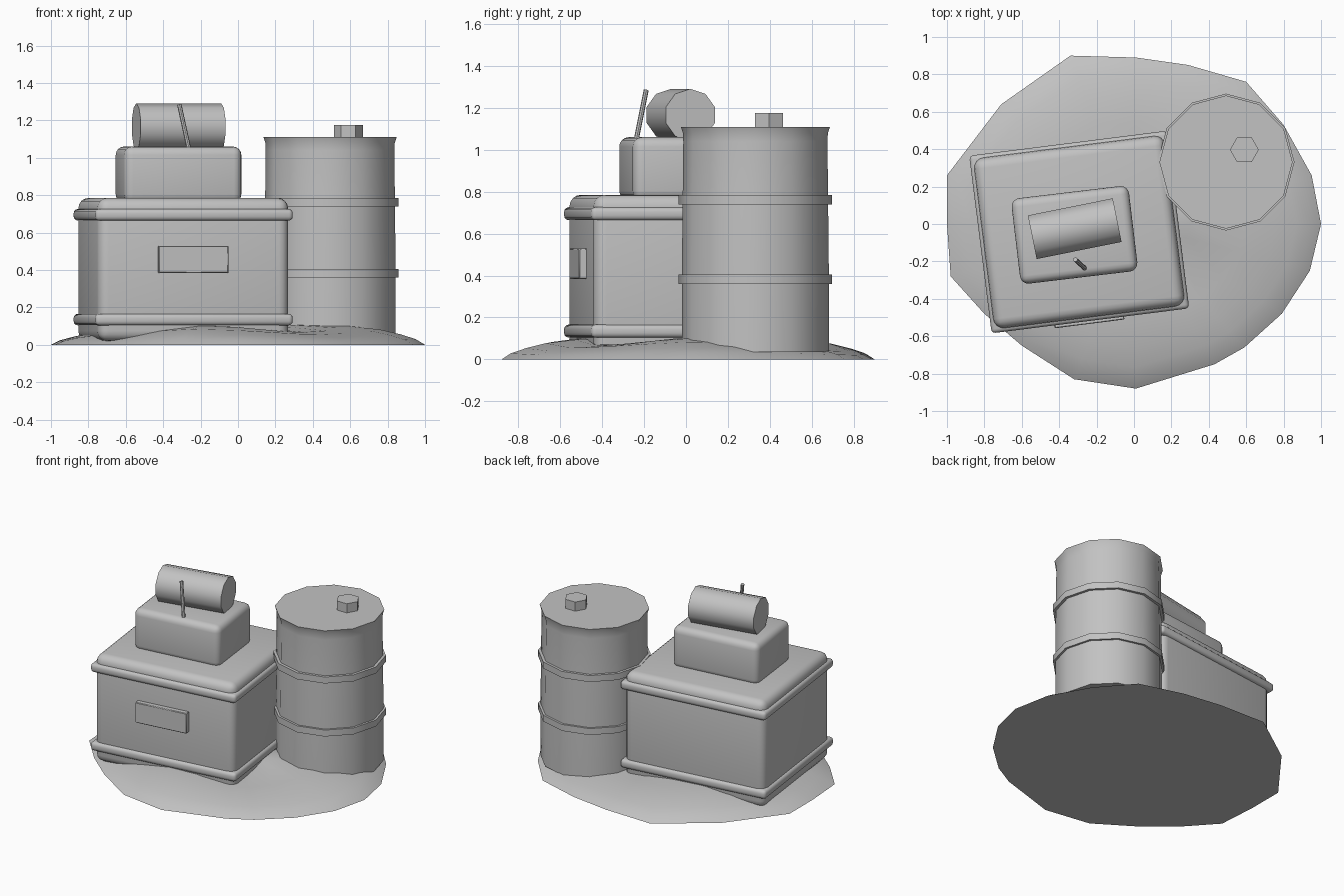
import bpy, bmesh, math
from mathutils import Matrix, Vector

if "Cube" in bpy.data.objects:
    bpy.data.objects.remove(bpy.data.objects["Cube"], do_unlink=True)

colour = (0.54, 0.54, 0.54, 1)
grey = bpy.data.materials.new("plain_grey")
grey.use_nodes = True
grey.diffuse_color = colour
grey.node_tree.nodes["Principled BSDF"].inputs["Base Color"].default_value = colour


def finish(name, bm, matrix=Matrix()):
    """Turn a bmesh into a placed, shaded object."""
    mesh = bpy.data.meshes.new(name)
    bm.to_mesh(mesh)
    bm.free()
    mesh.materials.append(grey)
    obj = bpy.data.objects.new(name, mesh)
    bpy.context.scene.collection.objects.link(obj)
    obj.matrix_world = matrix
    bpy.ops.object.select_all(action='DESELECT')
    obj.select_set(True)
    bpy.context.view_layer.objects.active = obj
    bpy.ops.object.shade_smooth_by_angle(angle=math.radians(40))


def shift(x, y, z):
    return Matrix.Translation((x, y, z))


def turn(degrees, axis='Z'):
    return Matrix.Rotation(math.radians(degrees), 4, axis)


def rounded_box(name, size, matrix, radius, segments=3):
    bm = bmesh.new()
    bmesh.ops.create_cube(bm, size=1)
    bmesh.ops.scale(bm, vec=size, verts=bm.verts)
    bmesh.ops.bevel(bm, geom=bm.edges[:], offset=radius, segments=segments,
                    profile=0.5, affect='EDGES')
    finish(name, bm, matrix)


def prism(name, sides, radius, depth, matrix):
    bm = bmesh.new()
    bmesh.ops.create_cone(bm, cap_ends=True, segments=sides, radius1=radius,
                          radius2=radius, depth=depth)
    finish(name, bm, matrix)


def stack(name, rings):
    """Skin a closed stack of equal rings, lowest first."""
    bm = bmesh.new()
    rings = [[bm.verts.new(p) for p in ring] for ring in rings]
    count = len(rings[0])
    for low, high in zip(rings, rings[1:]):
        for i in range(count):
            j = (i + 1) % count
            bm.faces.new((low[i], low[j], high[j], high[i]))
    bm.faces.new(rings[-1])
    bm.faces.new(rings[0][::-1])
    finish(name, bm)


# Low mound of ground with an irregular outline and a flat underside
outline = [(1, 0), (.95, .26), (.8, .53), (.6, .76), (.29, .85), (.01, .89),
           (-.34, .9), (-.71, .64), (-1, .26), (-1, 0), (-.98, -.28), (-.8, -.48),
           (-.6, -.65), (-.32, -.83), (.01, -.88), (.43, -.75), (.59, -.66),
           (.79, -.48), (.94, -.25)]
dip = Vector((-.74, -.6))


def mound_ring(scale, height):
    ring = []
    for x, y in outline:
        p = Vector((x, y)) * scale
        wave = 1 + .2 * math.sin(3 * math.atan2(y, x) + 1)
        hollow = 1 - .7 * math.exp(-((p - dip).length / .17) ** 2)
        ring.append((p.x, p.y, height * wave * hollow))
    return ring


stack("ground_mound", [mound_ring(s, h) for s, h in
                       [(1, 0), (.95, .026), (.87, .048), (.76, .07), (.6, .085),
                        (.3, .09), (.02, .09)]])

# Large cabinet with two rounded bands and a front plate
cabinet = shift(-.293, -.043, 0) @ turn(7.2)
rounded_box("cabinet_body", (1.028, .918, .765), cabinet @ shift(0, 0, .4025), .055, 4)
for name, z in [("lower_band", .135), ("upper_band", .695)]:
    rounded_box(name, (1.065, .957, .062), cabinet @ shift(0, 0, z), .022)
rounded_box("front_plate", (.375, .04, .145), cabinet @ shift(-.006, -.474, .457), .004, 1)

# Smaller box on top
rounded_box("top_box", (.632, .46, .3), shift(-.318, -.058, .91) @ turn(6.8), .045, 4)

# Lying drum, turned so that a flat side rests on the box
prism("lying_drum", 10, .125, .463,
      shift(-.317, -.025, 1.166) @ turn(11.4) @ turn(90, 'Y') @ turn(90))

# Thin leaning lever
foot, tip = Vector((-.263, -.237, 1.05)), Vector((-.314, -.19, 1.285))
lean = (tip - foot).to_track_quat('Z', 'Y').to_matrix().to_4x4()
prism("lever", 8, .012, (tip - foot).length, Matrix.Translation((foot + tip) / 2) @ lean)

# Barrel with a flared rim, two hoops and a hexagonal bung
centre_x, centre_y = .492, .331
stack("barrel_body", [[(centre_x + r * math.cos(math.tau * i / 12),
                        centre_y + r * math.sin(math.tau * i / 12), z) for i in range(12)]
                      for r, z in [(.351, .035), (.351, .38), (.347, .76), (.344, 1.04),
                                   (.346, 1.08), (.356, 1.11)]])
for name, z in [("lower_hoop", .383), ("upper_hoop", .762)]:
    prism(name, 12, .366, .046, shift(centre_x, centre_y, z))
prism("barrel_bung", 6, .077, .08, shift(.59, .397, 1.135) @ turn(90))
